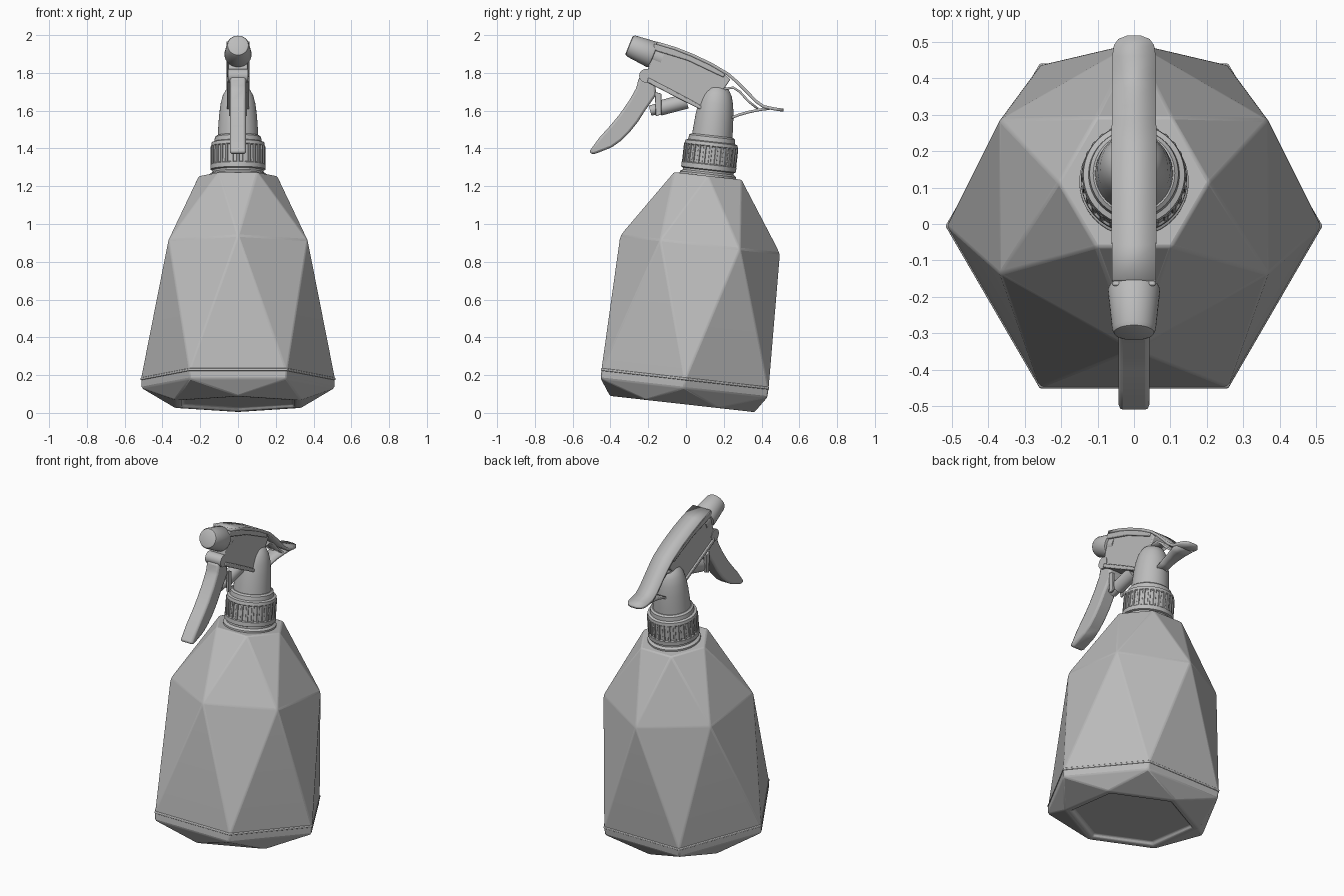
import bpy, bmesh, math
from mathutils import Matrix, Vector

cube = bpy.data.objects.get("Cube")
if cube:
    bpy.data.objects.remove(cube, do_unlink=True)

grey = bpy.data.materials.new("plain_grey")
grey.use_nodes = True
GREY = (0.5, 0.5, 0.5, 1)
grey.diffuse_color = GREY
grey.node_tree.nodes["Principled BSDF"].inputs["Base Color"].default_value = GREY

# The whole bottle leans slightly backwards
LEAN = Matrix.Translation((0, -0.02, 0.047)) @ Matrix.Rotation(math.radians(-6.4), 4, 'X')


def finish(name, bm, matrix=None, bevel=0, segments=2, angle=30, solid=0):
    bmesh.ops.recalc_face_normals(bm, faces=bm.faces)
    mesh = bpy.data.meshes.new(name)
    bm.to_mesh(mesh)
    bm.free()
    obj = bpy.data.objects.new(name, mesh)
    bpy.context.collection.objects.link(obj)
    mesh.materials.append(grey)
    if matrix:
        obj.matrix_world = matrix
    if solid:
        mod = obj.modifiers.new("Thickness", 'SOLIDIFY')
        mod.thickness, mod.offset = solid, 0
    if bevel:
        mod = obj.modifiers.new("Soft edges", 'BEVEL')
        mod.width, mod.segments = bevel, segments
        mod.limit_method, mod.angle_limit = 'ANGLE', math.radians(12)
    bpy.ops.object.select_all(action='DESELECT')
    bpy.context.view_layer.objects.active = obj
    obj.select_set(True)
    bpy.ops.object.shade_smooth_by_angle(angle=math.radians(angle))
    return obj


def ring(bm, count, radius, z, turn=0.0):
    return [bm.verts.new((radius * math.cos(math.tau * i / count + turn),
                          radius * math.sin(math.tau * i / count + turn), z))
            for i in range(count)]


def bridge(bm, a, b):
    for i in range(len(a)):
        j = (i + 1) % len(a)
        bm.faces.new((a[i], a[j], b[j], b[i]))


def facet(bm, a, b):
    # b is turned half a step ahead of a
    for i in range(len(a)):
        j = (i + 1) % len(a)
        bm.faces.new((a[i], a[j], b[i]))
        bm.faces.new((b[i], a[j], b[j]))


def lathe(name, profile, matrix, count=48, angle=30):
    bm = bmesh.new()
    rings = [ring(bm, count, r, z) for r, z in profile]
    for a, b in zip(rings, rings[1:]):
        bridge(bm, a, b)
    bm.faces.new(rings[0])
    bm.faces.new(rings[-1])
    return finish(name, bm, matrix, angle=angle)


def along(start, end):
    start, end = Vector(start), Vector(end)
    return Matrix.Translation(start) @ (end - start).to_track_quat('Z', 'Y').to_matrix().to_4x4()


def slab(name, outline, half, bevel=0.01, x=0, angle=35):
    # Side outline (y, z) given thickness across x
    bm = bmesh.new()
    sides = [[bm.verts.new((x + s * half, y, z)) for y, z in outline] for s in (-1, 1)]
    bridge(bm, *sides)
    for side in sides:
        bm.faces.new(side)
    return finish(name, bm, bevel=bevel, angle=angle)


def ribbon(name, points, thickness):
    # Bent strip through (y, z, half width)
    bm = bmesh.new()
    rows = [[bm.verts.new((s * w, y, z)) for s in (-1, 1)] for y, z, w in points]
    for a, b in zip(rows, rows[1:]):
        bm.faces.new((a[0], a[1], b[1], b[0]))
    return finish(name, bm, solid=thickness, angle=40)


# Faceted bottle: hexagons, each turned half a step from the last
bm = bmesh.new()
half_step = math.pi / 6
recess = ring(bm, 6, 0.335, 0.02, half_step)
lip = ring(bm, 6, 0.35, 0.0, half_step)
foot = ring(bm, 6, 0.385, 0.0, half_step)
low = ring(bm, 6, 0.512, 0.085, 2 * half_step)
seam = ring(bm, 6, 0.514, 0.13, 2 * half_step)
shoulder = ring(bm, 6, 0.425, 0.85, 3 * half_step)
top = ring(bm, 6, 0.207, 1.215, 4 * half_step)
bm.faces.new(recess)
bridge(bm, recess, lip)
bridge(bm, lip, foot)
facet(bm, foot, low)
bridge(bm, low, seam)
facet(bm, seam, shoulder)
facet(bm, shoulder, top)
bm.faces.new(top)
finish("bottle", bm, LEAN, bevel=0.007, angle=10)

# Raised seam line just above the base
bm = bmesh.new()
bands = [ring(bm, 6, r, z) for r, z in ((0.505, 0.125), (0.518, 0.128), (0.517, 0.14), (0.503, 0.143))]
for a, b in zip(bands, bands[1:]):
    bridge(bm, a, b)
bridge(bm, bands[-1], bands[0])
finish("base_seam", bm, LEAN, bevel=0.003)

# Neck, screw cap and grip ribs
lathe("neck", [(0.15, 1.205), (0.15, 1.225), (0.135, 1.235), (0.135, 1.26)], LEAN)
lathe("screw_cap", [(0.135, 1.245), (0.146, 1.25), (0.146, 1.275), (0.139, 1.28), (0.137, 1.37),
                    (0.142, 1.375), (0.139, 1.393), (0.125, 1.398), (0.122, 1.422),
                    (0.112, 1.43)], LEAN)
bm = bmesh.new()
for i in range(28):
    spin = Matrix.Rotation(math.tau * i / 28, 4, 'Z')
    bmesh.ops.create_cube(bm, size=1, matrix=spin @ Matrix.Translation((0.138, 0, 1.325))
                          @ Matrix.Diagonal((0.013, 0.014, 0.1, 1)))
finish("cap_ribs", bm, LEAN, bevel=0.003)

# Domed column that carries the head
lathe("column", [(0.108, 1.41), (0.105, 1.47), (0.1, 1.54), (0.092, 1.6), (0.08, 1.645),
                 (0.06, 1.68), (0.03, 1.7), (0.005, 1.705)], LEAN, angle=50)

# Spray head with raised rims around its side panels
head = [(-0.17, 1.945), (0.02, 1.89), (0.2, 1.8), (0.235, 1.765), (0.19, 1.7), (0.1, 1.6),
        (0.02, 1.64), (-0.07, 1.69), (-0.2, 1.755), (-0.205, 1.81)]
slab("head", head, 0.05, bevel=0.006)
slab("head_top_rim", [(-0.17, 1.955), (0.02, 1.9), (0.21, 1.805), (0.2, 1.775), (0.01, 1.865),
                      (-0.17, 1.92)], 0.06, bevel=0.006)
slab("head_bottom_rim", [(-0.2, 1.775), (-0.07, 1.708), (0.03, 1.655), (0.1, 1.615),
                         (0.09, 1.6), (0.02, 1.635), (-0.08, 1.685), (-0.205, 1.75)], 0.058, bevel=0.005)

# Top cover sweeping into the rear spur, with its struts
ribbon("top_cover", [(-0.155, 1.958, 0.06), (-0.06, 1.93, 0.061), (0.03, 1.895, 0.062),
                     (0.13, 1.848, 0.062), (0.22, 1.795, 0.062), (0.27, 1.752, 0.061),
                     (0.32, 1.702, 0.06), (0.37, 1.65, 0.06), (0.41, 1.622, 0.06),
                     (0.46, 1.611, 0.06), (0.49, 1.606, 0.055), (0.507, 1.604, 0.043),
                     (0.516, 1.603, 0.02)], 0.016)
ribbon("lower_strut", [(0.235, 1.56, 0.035), (0.28, 1.578, 0.035), (0.33, 1.592, 0.04),
                       (0.39, 1.605, 0.05), (0.44, 1.611, 0.058)], 0.014)
ribbon("upper_strut", [(0.2, 1.715, 0.045), (0.25, 1.722, 0.045), (0.285, 1.7, 0.045),
                       (0.33, 1.65, 0.045), (0.38, 1.61, 0.045)], 0.012)

# Nozzle and the short barrel behind it
axis_front, axis_rear = (0, -0.302, 1.947), (0, -0.172, 1.894)
lathe("nozzle", [(0.045, 0.0), (0.055, 0.004), (0.06, 0.015), (0.072, 0.13), (0.068, 0.14),
                 (0.05, 0.142)], along(axis_front, axis_rear), 32)
lathe("barrel", [(0.055, -0.01), (0.055, 0.05)],
      along(axis_rear, (0, -0.05, 1.845)), 32)

# Trigger, hinge and piston
slab("trigger", [(-0.25, 1.775), (-0.195, 1.80), (-0.165, 1.755), (-0.157, 1.685), (-0.22, 1.595),
                 (-0.255, 1.54), (-0.3, 1.484), (-0.345, 1.44), (-0.394, 1.405), (-0.49, 1.368),
                 (-0.515, 1.38), (-0.458, 1.458), (-0.4, 1.522), (-0.352, 1.58), (-0.3, 1.655),
                 (-0.262, 1.722)], 0.042, bevel=0.012)
lathe("hinge", [(0.036, 0), (0.036, 0.106)], along((-0.053, -0.212, 1.785), (0.053, -0.212, 1.785)), 24)
lathe("piston", [(0.028, 0), (0.028, 0.05), (0.04, 0.052), (0.04, 0.2)],
      along((0, -0.19, 1.6), (0, 0.02, 1.655)), 24)
for side in (-1, 1):
    slab("piston_link", [(-0.165, 1.7), (-0.13, 1.69), (-0.13, 1.58), (-0.16, 1.57)],
         0.008, bevel=0.003, x=side * 0.04)
